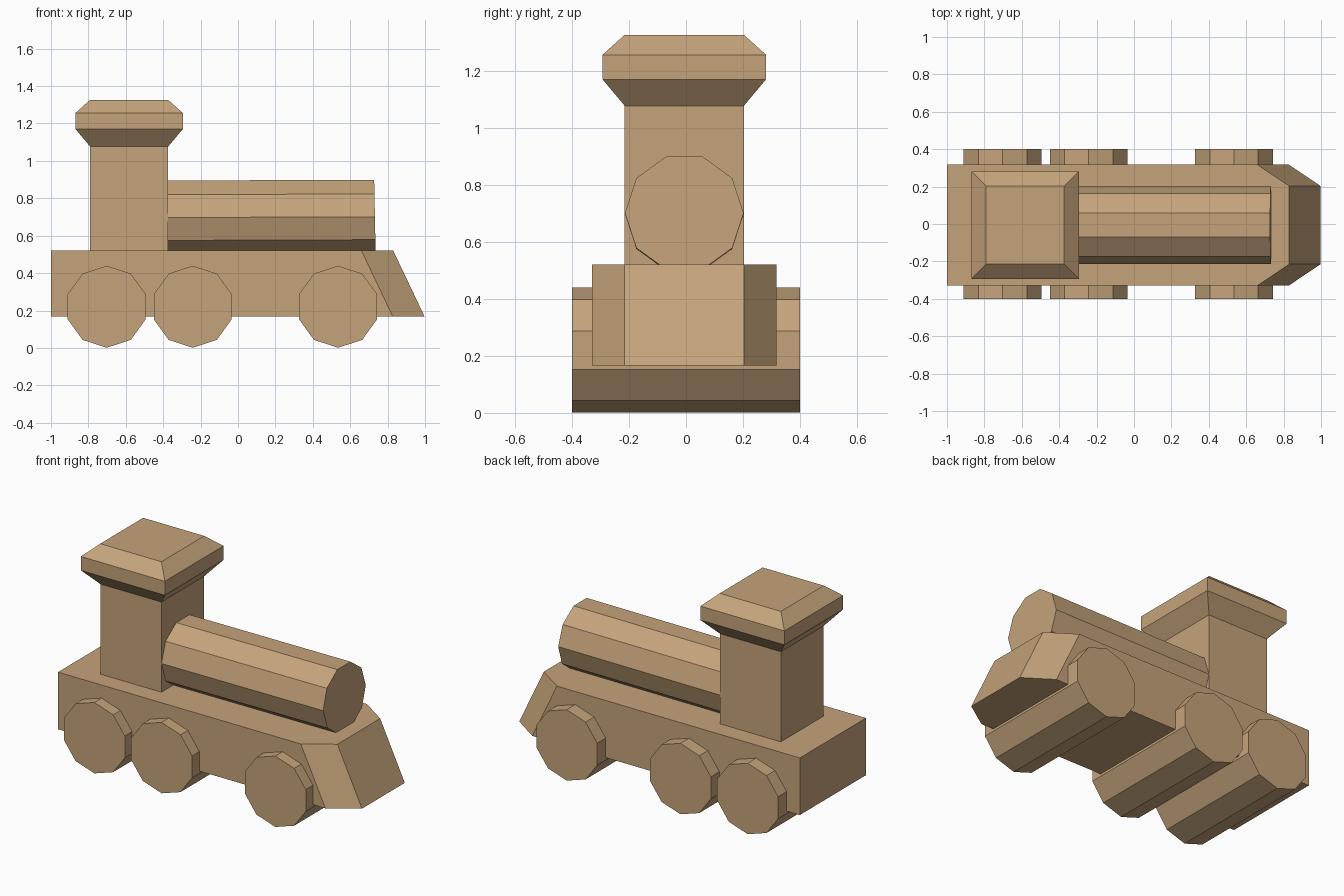
import bpy, bmesh, math

if "Cube" in bpy.data.objects:
    bpy.data.objects.remove(bpy.data.objects["Cube"])

wood = bpy.data.materials.new("warm wood")
wood.diffuse_color = (0.56, 0.37, 0.197, 1)
wood.use_nodes = True
wood.node_tree.nodes["Principled BSDF"].inputs["Base Color"].default_value = wood.diffuse_color

CY = -0.006  # the body sits slightly off the wheel centreline


def loft(name, rings):
    """Closed flat-shaded solid through a stack of equal-sized rings."""
    bm = bmesh.new()
    loops = [[bm.verts.new(p) for p in ring] for ring in rings]
    n = len(loops[0])
    for a, b in zip(loops, loops[1:]):
        for i in range(n):
            j = (i + 1) % n
            bm.faces.new((a[i], a[j], b[j], b[i]))
    bm.faces.new(loops[0])
    bm.faces.new(loops[-1])
    bmesh.ops.recalc_face_normals(bm, faces=bm.faces)
    mesh = bpy.data.meshes.new(name)
    bm.to_mesh(mesh)
    bm.free()
    mesh.materials.append(wood)
    obj = bpy.data.objects.new(name, mesh)
    bpy.context.collection.objects.link(obj)
    return obj


def square(cx, half, z):
    return [(cx + sx * half, CY + sy * half, z)
            for sx, sy in ((-1, -1), (1, -1), (1, 1), (-1, 1))]


def decagon(r, start):
    return [(r * math.cos(start + math.tau * i / 10),
             r * math.sin(start + math.tau * i / 10)) for i in range(10)]


# Chassis: chamfered nose that slopes forward towards the bottom
def chassis_ring(z, shift):
    w, n = 0.323, 0.209
    pts = [(-1, -w), (0.66 + shift, -w), (0.83 + shift, -n),
           (0.83 + shift, n), (0.66 + shift, w), (-1, w)]
    return [(x, CY + y, z) for x, y in pts]


loft("chassis", [chassis_ring(0.167, 0.168), chassis_ring(0.52, 0)])

# Cabin with flared, bevelled roof in one profile
loft("cabin", [square(-0.582, half, z) for half, z in
               ((0.209, 0.515), (0.209, 1.077), (0.287, 1.17),
                (0.287, 1.256), (0.209, 1.326))])

# Boiler: ten-sided, flat on top, with a very slightly raked front
loft("boiler", [[(x - rake * z, CY + y, 0.70 + z + dz) for y, z in decagon(0.208, 0)]
                for x, rake, dz in ((-0.376, 0, -0.003), (0.732, 0.02, 0.001))])

# Three ten-sided wheel rollers running the full width
for name, cx in (("rear_wheels", -0.702), ("middle_wheels", -0.242), ("front_wheels", 0.535)):
    loft(name, [[(cx + x, y, 0.22 + z) for x, z in decagon(0.219, math.pi / 2)]
                for y in (-0.4, 0.4)])
